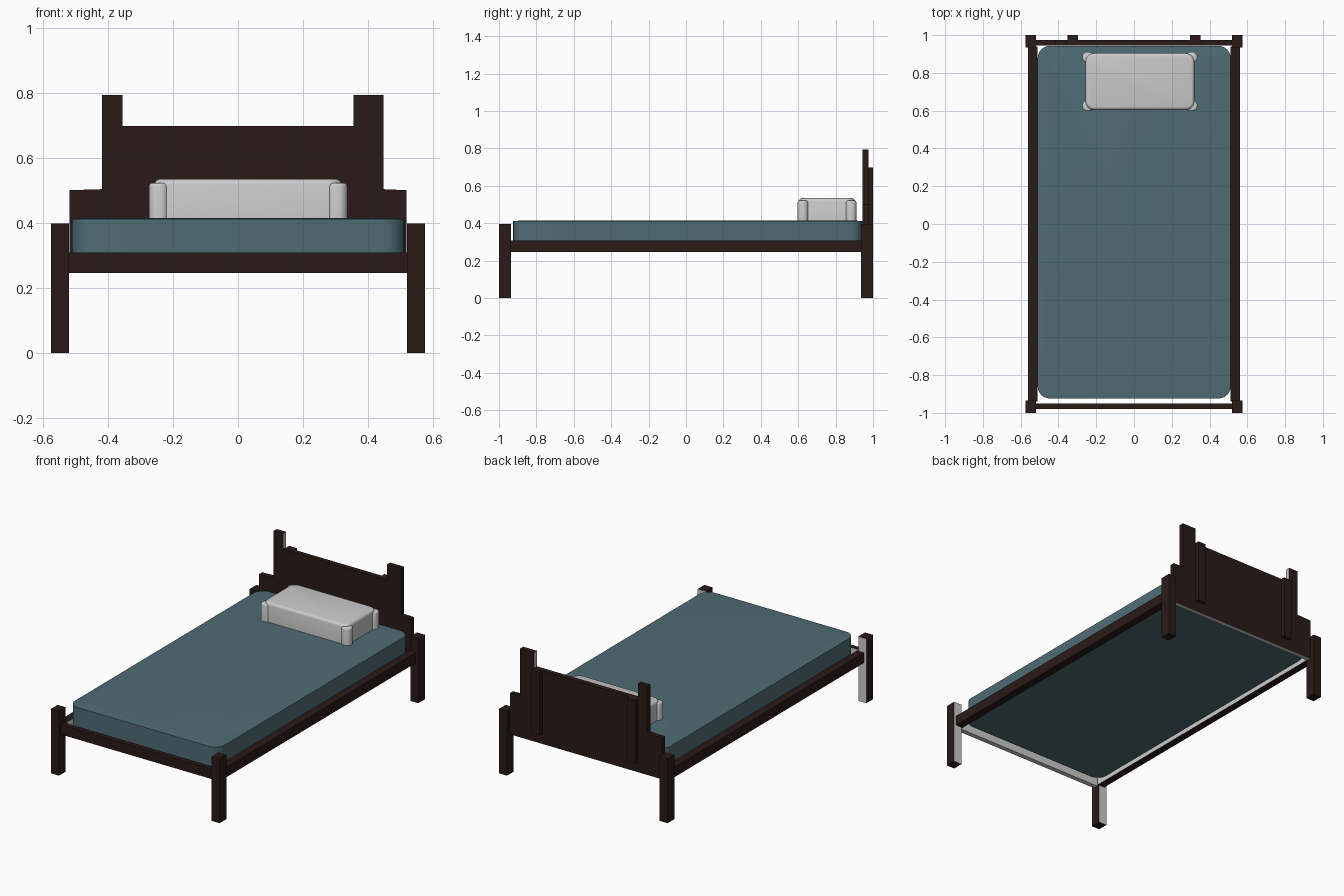
import bpy, bmesh, math

if "Cube" in bpy.data.objects:
    bpy.data.objects.remove(bpy.data.objects["Cube"])


def material(name, rgb):
    m = bpy.data.materials.new(name)
    m.diffuse_color = (*rgb, 1)
    m.use_nodes = True
    m.node_tree.nodes["Principled BSDF"].inputs["Base Color"].default_value = m.diffuse_color
    return m


WOOD = material("dark_wood", (0.022, 0.011, 0.009))
BARE = material("bare_grey", (0.6, 0.6, 0.6))
CLOTH = material("teal_cloth", (0.078, 0.15, 0.175))


def finish(bm, name, mats=(), bare=None, smooth=False):
    """Turn a bmesh into an object; faces passing the bare test get slot 1."""
    bmesh.ops.recalc_face_normals(bm, faces=bm.faces)
    if bare:
        for f in bm.faces:
            if bare(f):
                f.material_index = 1
    me = bpy.data.meshes.new(name)
    bm.to_mesh(me)
    bm.free()
    for m in mats:
        me.materials.append(m)
    ob = bpy.data.objects.new(name, me)
    bpy.context.collection.objects.link(ob)
    if smooth:
        bpy.ops.object.select_all(action='DESELECT')
        ob.select_set(True)
        bpy.context.view_layer.objects.active = ob
        bpy.ops.object.shade_smooth_by_angle(angle=math.radians(35))
    return ob


def extrude(points, vec, to3d):
    """Closed outline extruded along a vector."""
    bm = bmesh.new()
    face = bm.faces.new([bm.verts.new(to3d(*p)) for p in points])
    new = bmesh.ops.extrude_face_region(bm, geom=[face])
    bmesh.ops.translate(bm, vec=vec,
                        verts=[g for g in new["geom"] if isinstance(g, bmesh.types.BMVert)])
    # the start cap survives the extrusion only when it is rebuilt
    if face.is_valid is False or len(bm.faces) < len(points) + 2:
        bmesh.ops.holes_fill(bm, edges=[e for e in bm.edges if e.is_boundary], sides=0)
    return bm


def block(x, y, z):
    pts = [(x[0], y[0]), (x[1], y[0]), (x[1], y[1]), (x[0], y[1])]
    return extrude(pts, (0, 0, z[1] - z[0]), lambda a, b: (a, b, z[0]))


def cushion(name, x, y, z, corner, rim, mats=(), crown=None):
    """Block with round upright corners and a softened (or slightly crowned) top."""
    bm = block(x, y, z)
    bmesh.ops.recalc_face_normals(bm, faces=bm.faces)
    upright = [e for e in bm.edges if abs(e.verts[0].co.z - e.verts[1].co.z) > 1e-4]
    bmesh.ops.bevel(bm, geom=upright, offset=corner, segments=6, profile=0.5,
                    affect='EDGES')
    if crown:
        top = [f for f in bm.faces if f.normal.z > 0.9]
        bmesh.ops.inset_region(bm, faces=top, thickness=crown[0], depth=crown[1])
    else:
        top = [e for e in bm.edges if all(v.co.z > z[1] - 1e-4 for v in e.verts)]
        bmesh.ops.bevel(bm, geom=top, offset=rim, segments=3, profile=0.5, affect='EDGES')
    return finish(bm, name, mats, smooth=True)


def faces_back(f):
    return f.normal.y > 0.9


for sx, side in ((-1, "left"), (1, "right")):
    xs = sorted((sx * 0.52, sx * 0.575))
    # Legs
    finish(block(xs, (-1, -0.935), (0, 0.397)), f"front_leg_{side}", (WOOD, BARE), faces_back)
    finish(block(xs, (0.935, 1), (0, 0.397)), f"back_leg_{side}", (WOOD,))
    # Side rails, bare on the inner face
    finish(block(sorted((sx * 0.512, sx * 0.56)), (-0.94, 0.94), (0.246, 0.308)),
           f"side_rail_{side}", (WOOD, BARE), lambda f: f.normal.x * sx < -0.9)
    # Battens on the back of the headboard
    finish(block(sorted((sx * 0.297, sx * 0.352)), (0.973, 1), (0.308, 0.697)),
           f"headboard_batten_{side}", (WOOD,))

# Front rail
finish(block((-0.525, 0.525), (-0.98, -0.95), (0.246, 0.308)), "front_rail", (WOOD, BARE),
       lambda f: f.normal.y > 0.9 or f.normal.z < -0.9)

# Stepped headboard, running down to the underside of the rails
outline = [(-0.518, 0.246), (0.518, 0.246), (0.518, 0.50), (0.448, 0.503), (0.448, 0.793),
           (0.355, 0.793), (0.355, 0.697), (-0.355, 0.697), (-0.355, 0.793),
           (-0.418, 0.793), (-0.418, 0.503), (-0.518, 0.50)]
finish(extrude(outline, (0, 0.03, 0), lambda a, b: (a, 0.945, b)), "headboard", (WOOD, BARE),
       lambda f: f.normal.z < -0.9 or
       (abs(f.normal.x) > 0.9 and abs(f.calc_center_median().x) < 0.36))

# Mattress
cushion("mattress", (-0.51, 0.512), (-0.924, 0.943), (0.272, 0.411), 0.065, 0, (CLOTH,),
        crown=(0.045, 0.004))

# Pillow with puffed corners
PX, PY = 0.031, 0.754
cushion("pillow", (PX - 0.288, PX + 0.288), (PY - 0.15, PY + 0.15), (0.412, 0.534), 0.045, 0.016)
for sx in (-1, 1):
    for sy in (-1, 1):
        xs = sorted((PX + sx * 0.243, PX + sx * 0.305))
        ys = sorted((PY + sy * 0.10, PY + sy * 0.157))
        cushion("pillow_corner", xs, ys, (0.412, 0.522), 0.027, 0.01)
